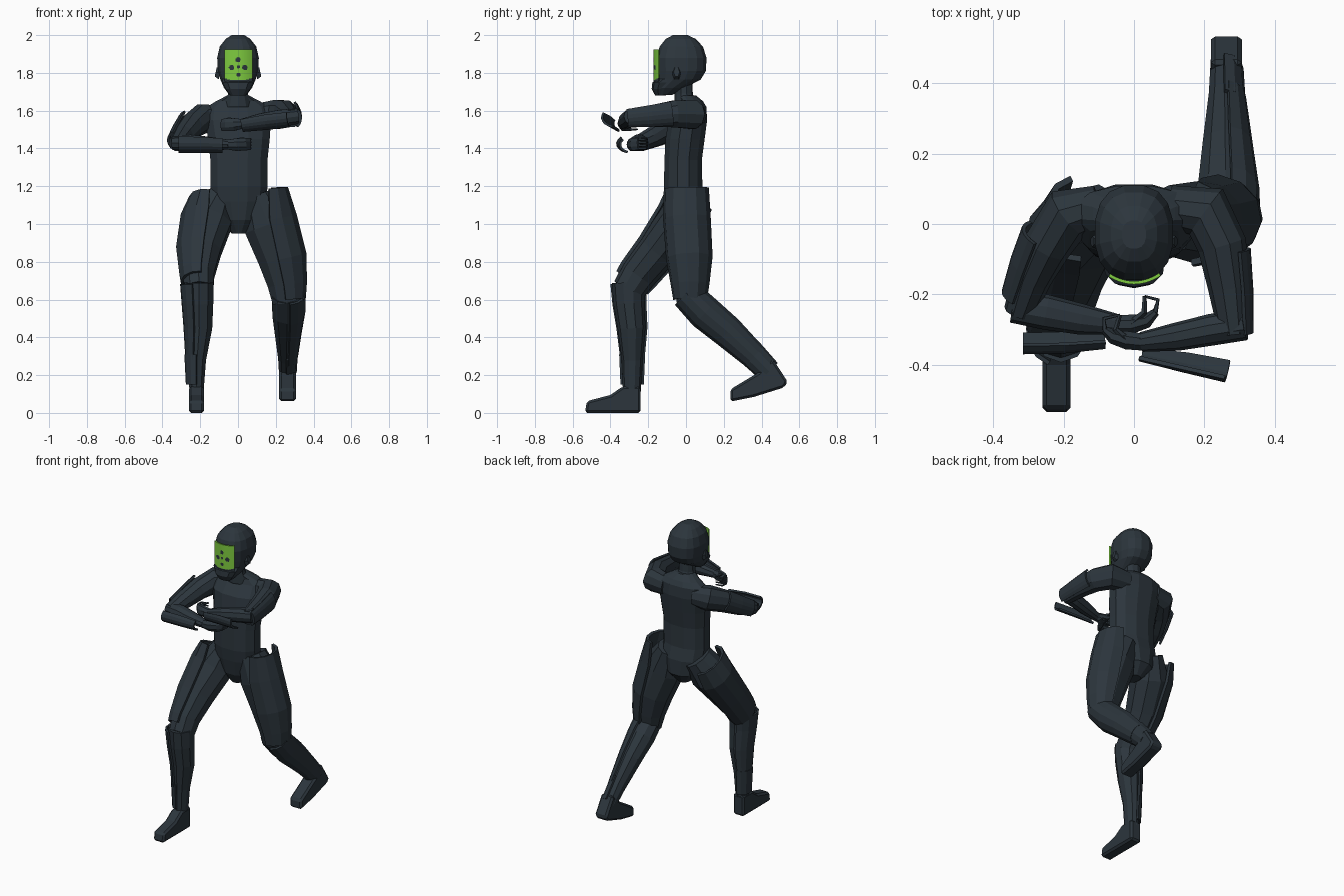
import bpy, bmesh, math
from mathutils import Vector

X, Z = Vector((1, 0, 0)), Vector((0, 0, 1))


def material(name, rgb):
    m = bpy.data.materials.new(name)
    m.diffuse_color = (*rgb, 1)
    return m


DARK = material("dark slate", (0.025, 0.036, 0.046))
GREEN = material("lime green", (0.21, 0.60, 0.05))


def finish(name, bm, mats=(DARK,)):
    bmesh.ops.recalc_face_normals(bm, faces=bm.faces)
    me = bpy.data.meshes.new(name)
    bm.to_mesh(me)
    bm.free()
    for m in mats:
        me.materials.append(m)
    ob = bpy.data.objects.new(name, me)
    bpy.context.collection.objects.link(ob)
    return ob


def loft(name, rings, hint=X, n=10, arc=None, grow=0.0, thick=0.012, flat=False, power=1.0):
    """Skin rings (x, y, z, a, b) along a path; an arc in degrees gives an armour shell."""
    bm = bmesh.new()
    pts = [Vector(r[:3]) for r in rings]
    rows = []
    for i, (p, r) in enumerate(zip(pts, rings)):
        t = -Z if flat else (pts[min(i + 1, len(pts) - 1)] - pts[max(i - 1, 0)]).normalized()
        u = (hint - t * hint.dot(t)).normalized()
        v = t.cross(u)
        if arc:
            angs = [math.radians(arc[0] + (arc[1] - arc[0]) * k / 6) for k in range(7)]
        else:
            angs = [math.tau * (k + 0.5) / n for k in range(n)]
        boxy = lambda c: math.copysign(abs(c) ** power, c)
        rows.append([bm.verts.new(p + u * boxy(math.cos(g)) * (r[3] + grow)
                                  + v * boxy(math.sin(g)) * (r[4] + grow)) for g in angs])
    for r0, r1 in zip(rows, rows[1:]):
        m = len(r0)
        for k in range(m - 1 if arc else m):
            bm.faces.new((r0[k], r0[(k + 1) % m], r1[(k + 1) % m], r1[k]))
    if not arc:
        bm.faces.new(rows[0])
        bm.faces.new(rows[-1])
    ob = finish(name, bm)
    if arc:
        s = ob.modifiers.new("thickness", 'SOLIDIFY')
        s.thickness, s.offset = thick, 0
    return ob


def foot(name, profile, x, w):
    bm = bmesh.new()
    f = bm.faces.new([bm.verts.new((x - w, y, z)) for y, z in profile])
    ext = bmesh.ops.extrude_face_region(bm, geom=[f])
    bmesh.ops.translate(bm, vec=(2 * w, 0, 0),
                        verts=[g for g in ext['geom'] if isinstance(g, bmesh.types.BMVert)])
    ob = finish(name, bm)
    b = ob.modifiers.new("bevel", 'BEVEL')
    b.width, b.segments = 0.012, 1


# torso and neck
loft("torso", [(0.005, 0.0, 0.95, .04, .05), (0.005, 0.01, 1.02, .11, .10),
               (0.005, 0.0, 1.12, .15, .11), (0.005, -0.015, 1.2, .156, .105),
               (0.005, -0.015, 1.34, .156, .102), (0.005, -0.005, 1.45, .168, .107),
               (0.0, 0.01, 1.55, .18, .105), (0.0, 0.035, 1.62, .17, .075),
               (0.0, 0.03, 1.65, .12, .062), (0.0, 0.005, 1.68, .06, .05)], n=12, flat=True, power=.9)
loft("neck", [(0, 0.0, 1.62, .075, .06), (0, -0.012, 1.69, .055, .048),
              (0, -0.015, 1.78, .052, .048)], flat=True)

# helmet and jaw guard
loft("helmet", [(0, -0.115, 1.682, .045, .04), (0, -0.09, 1.72, .075, .085),
                (0, -0.038, 1.765, .095, .118), (0, -0.025, 1.81, .108, .132),
                (0, -0.025, 1.88, .112, .136), (0, -0.025, 1.94, .098, .116),
                (0, -0.028, 1.98, .066, .080), (0, -0.03, 2.0, .034, .04)],
     n=16, flat=True, power=.82)
loft("jaw_guard", [(0, -0.135, 1.68, .042, .028), (0, -0.13, 1.715, .068, .052),
                   (0, -0.12, 1.75, .086, .058), (0, -0.1, 1.768, .088, .05)], flat=True, power=.85)
for s, side in ((1, "left"), (-1, "right")):
    loft(side + "_ear_guard", [(s * .095, -.05, 1.80, .04, .025), (s * .118, -.05, 1.805, .028, .016)],
         hint=Z, n=6)

# curved face visor with dark dots set by distance
bm = bmesh.new()
W, H = 40, 44
grid = [[bm.verts.new((x, -0.171 + 4.2 * x * x, z)) for x in [-.072 + .148 * i / W for i in range(W + 1)]]
        for z in [1.754 + .169 * j / H for j in range(H + 1)]]
dots = [(0, 1.87, .013), (-.034, 1.828, .014), (.036, 1.828, .014), (.002, 1.832, .008), (.002, 1.79, .011)]
for j in range(H):
    for i in range(W):
        f = bm.faces.new((grid[j][i], grid[j][i + 1], grid[j + 1][i + 1], grid[j + 1][i]))
        c = f.calc_center_median()
        dotted = any(math.hypot(c.x - x, c.z - z) < r for x, z, r in dots)
        corner = c.z < 1.762 + 0.25 * max(0, abs(c.x) - .035)
        f.material_index = 1 if dotted or corner else 0
visor = finish("visor", bm, (GREEN, DARK))
sol = visor.modifiers.new("thickness", 'SOLIDIFY')
sol.thickness = 0.009

# front leg (right side of the body), bent forward
thigh = [(-.10, .02, 1.14, .08, .10), (-.155, -.03, 1.02, .13, .118), (-.20, -.15, .86, .115, .108),
         (-.21, -.255, .73, .088, .098), (-.207, -.305, .65, .08, .088)]
calf = [(-.207, -.305, .69, .08, .088), (-.207, -.302, .58, .08, .082), (-.205, -.288, .45, .072, .074),
        (-.217, -.285, .28, .05, .055), (-.22, -.287, .09, .038, .046)]
loft("right_thigh", thigh)
loft("right_calf", calf)
loft("right_thigh_plate", [(-.165, .015, 1.13, .08, .12), (-.175, -.03, 1.03, .115, .122)] + thigh[2:4]
     + [(-.21, -.285, .69, .08, .09)], arc=(80, 262), grow=.006, thick=.018)
loft("right_calf_plate", [(-.21, -.305, .685, .085, .09)] + calf[1:4], arc=(110, 260), grow=.006)
loft("right_ankle_guard", [(-.22, -.285, .31, .05, .055), (-.22, -.285, .15, .042, .048)],
     arc=(90, 270), grow=.008)
foot("right_foot", [(-.535, 0), (-.24, 0), (-.24, .14), (-.335, .14), (-.40, .095), (-.525, .062)], -.22, .04)

# back leg (left side of the body), trailing
thigh = [(.10, .01, 1.15, .08, .10), (.162, .005, 1.0, .14, .114), (.225, .018, .82, .125, .109),
         (.252, .022, .68, .10, .088), (.26, .022, .58, .08, .07)]
calf = [(.26, .0, .63, .085, .07), (.26, .1, .53, .082, .08), (.258, .22, .43, .066, .074),
        (.257, .36, .30, .047, .058), (.256, .46, .20, .04, .045)]
loft("left_thigh", thigh)
loft("left_calf", calf)
loft("left_thigh_plate", [(.17, .002, 1.19, .08, .105), (.178, .005, 1.03, .12, .112)] + thigh[2:4]
     + [(.26, .022, .6, .085, .075)], arc=(-85, 95), grow=.006, thick=.018)
loft("left_calf_plate", calf[:4], arc=(-80, 80), grow=.008)
loft("left_ankle_guard", [(.257, .33, .33, .047, .06), (.255, .44, .22, .042, .05)], arc=(-90, 90), grow=.008)
foot("left_foot", [(.235, .06), (.36, .085), (.52, .135), (.538, .165), (.46, .285), (.385, .215), (.235, .125)],
     .262, .044)


def hand(side, palm, tips):
    """Palm loft plus four thin curled fingers and a thumb."""
    loft(side + "_palm", palm, hint=Z, n=8)
    k, m, e = (Vector(v) for v in tips)
    for i in range(4):
        dz = Z * (.024 - .016 * i)
        loft(f"{side}_finger_{i + 1}", [(*(p + dz), r, r) for p, r in ((k, .008), (m, .006), (e, .004))],
             hint=Z, n=5)
    p = Vector(palm[1][:3])
    loft(side + "_thumb", [(*(p + Z * .02), .013, .013), (*((m + p) / 2 + Z * .03), .009, .009),
                           (*(e + Z * .03), .006, .006)], hint=X + Z, n=5)


# right arm
upper = [(-.10, .05, 1.565, .065, .06), (-.185, .03, 1.56, .08, .078), (-.245, -.06, 1.52, .07, .068),
         (-.29, -.15, 1.47, .06, .058), (-.325, -.25, 1.425, .045, .045)]
fore = [(-.345, -.235, 1.43, .04, .045), (-.25, -.25, 1.43, .045, .05), (-.15, -.27, 1.425, .038, .044),
        (-.05, -.285, 1.42, .027, .03)]
loft("right_upper_arm", upper, hint=Z)
loft("right_forearm", fore, hint=Z)
loft("right_arm_plate", [(-.245, -.035, 1.535, .066, .064), (-.28, -.12, 1.485, .06, .06),
                         (-.315, -.21, 1.435, .05, .05)], hint=Z, arc=(20, 125), grow=.008)
loft("right_forearm_guard", [(-.315, -.29, 1.425, .042, .07), (-.2, -.29, 1.425, .042, .068),
                             (-.08, -.295, 1.42, .036, .05)], hint=Z, arc=(45, 165), grow=.004)
hand("right", [(-.06, -.285, 1.42, .027, .028), (-.01, -.285, 1.42, .036, .03), (.035, -.275, 1.422, .036, .022),
               (.062, -.25, 1.424, .034, .012)],
     ((.06, -.25, 1.424), (.068, -.215, 1.424), (.03, -.205, 1.424)))

# left arm
upper = [(.10, .05, 1.575, .065, .06), (.205, .035, 1.58, .08, .08), (.25, -.06, 1.583, .075, .07),
         (.27, -.18, 1.572, .06, .06), (.285, -.31, 1.56, .05, .045)]
fore = [(.315, -.285, 1.57, .045, .045), (.22, -.3, 1.558, .048, .045), (.12, -.32, 1.545, .042, .04),
        (.02, -.335, 1.53, .028, .028)]
loft("left_upper_arm", upper, hint=Z)
loft("left_forearm", fore, hint=Z)
loft("left_arm_plate", [(.25, -.08, 1.585, .072, .068), (.265, -.19, 1.572, .062, .06),
                        (.28, -.315, 1.56, .05, .045)], hint=Z, arc=(-140, -40), grow=.008)
loft("left_forearm_guard", [(.27, -.375, 1.565, .045, .066), (.15, -.355, 1.552, .045, .058),
                            (.02, -.345, 1.532, .036, .036)], hint=Z, arc=(-170, -60), grow=.004)
hand("left", [(.025, -.335, 1.53, .027, .026), (-.02, -.33, 1.527, .036, .028), (-.06, -.32, 1.525, .036, .022),
              (-.085, -.3, 1.525, .034, .012)],
     ((-.083, -.3, 1.525), (-.085, -.268, 1.525), (-.04, -.258, 1.525)))
